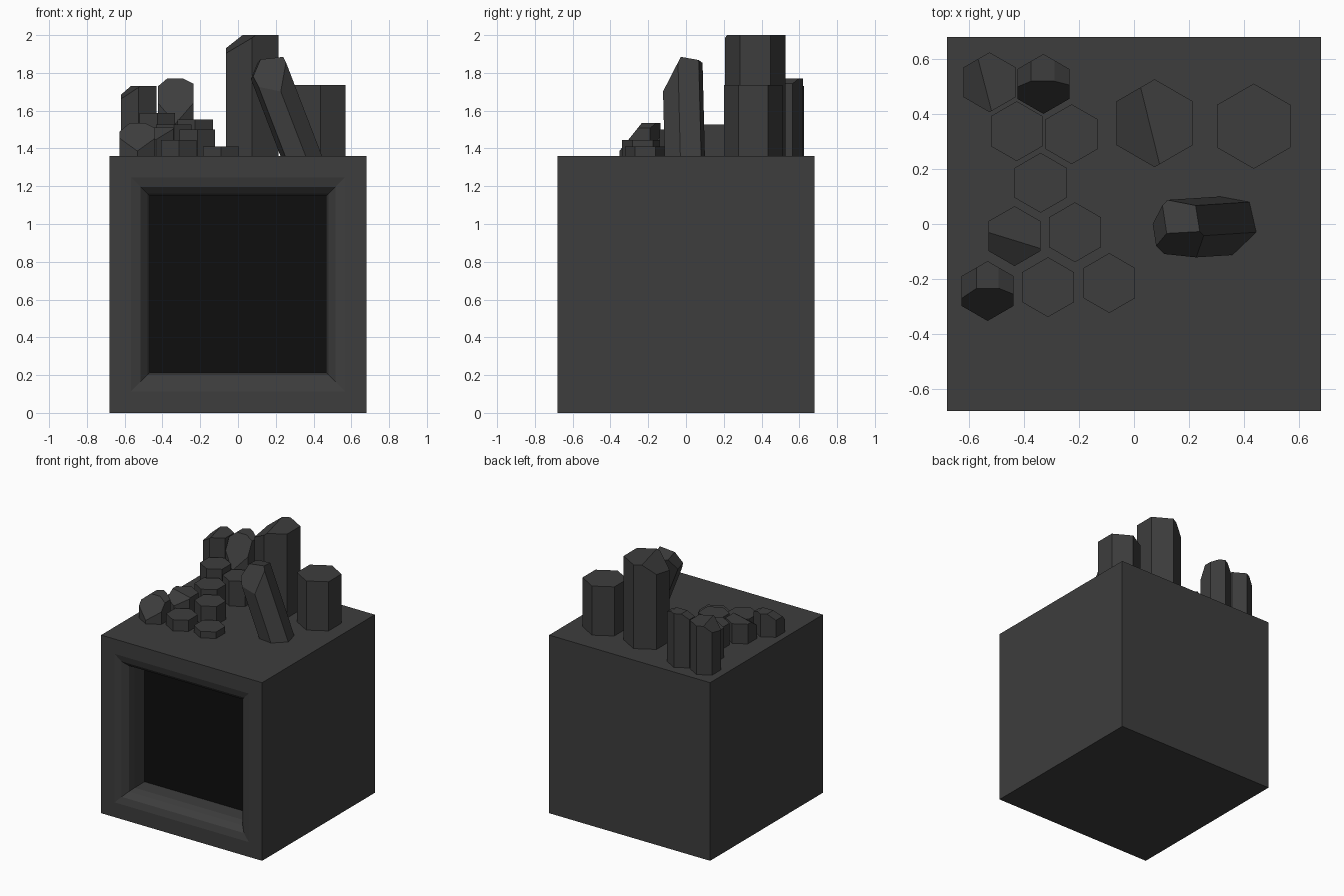
import bpy, bmesh, math
from mathutils import Vector

if "Cube" in bpy.data.objects:
    bpy.data.objects.remove(bpy.data.objects["Cube"])


def material(name, v):
    m = bpy.data.materials.new(name)
    m.diffuse_color = (v, v, v, 1)
    m.use_nodes = True
    m.node_tree.nodes["Principled BSDF"].inputs["Base Color"].default_value = m.diffuse_color
    return m


STONE = material("dark grey stone", 0.047)
BLACK = material("near black panel", 0.0045)
TOP = 1.36      # top of the block
SINK = 0.01     # crystals sit slightly inside the block


def finish(bm, name, mats):
    bmesh.ops.recalc_face_normals(bm, faces=bm.faces)
    me = bpy.data.meshes.new(name)
    bm.to_mesh(me)
    bm.free()
    for m in mats:
        me.materials.append(m)
    ob = bpy.data.objects.new(name, me)
    bpy.context.collection.objects.link(ob)
    return ob


# Block: square rings lofted from the back to the front, then into the recess
def block():
    rings = [(0.68, 1.36), (0.68, 0)]
    r, inner = 0.1, 0.467
    for i in range(4):      # rounded lip of the opening
        a = math.radians(30 * i)
        rings.append((inner + r * (1 - math.sin(a)), r * (1 - math.cos(a))))
    rings.append((inner, 0.22))
    bm = bmesh.new()
    loops = [[bm.verts.new((sx * h, -0.68 + d, 0.68 + sz * h))
              for sx, sz in ((-1, -1), (1, -1), (1, 1), (-1, 1))] for h, d in rings]
    for a, b in zip(loops, loops[1:]):
        for i in range(4):
            j = (i + 1) % 4
            bm.faces.new((a[i], a[j], b[j], b[i]))
    bm.faces.new(loops[0])
    bm.faces.new(loops[-1]).material_index = 1      # dark back panel
    finish(bm, "block", [STONE, BLACK])


# Crystal: prism swept along an axis, tip trimmed by (point, normal) planes
def crystal(name, base, height, cuts=(), lean=(0, 0)):
    bm = bmesh.new()
    low, high = [], []
    for x, y in base:
        low.append(bm.verts.new((x - lean[0] * SINK, y - lean[1] * SINK, TOP - SINK)))
        high.append(bm.verts.new((x + lean[0] * height, y + lean[1] * height, TOP + height)))
    n = len(base)
    bm.faces.new(low)
    bm.faces.new(high)
    for i in range(n):
        j = (i + 1) % n
        bm.faces.new((low[i], low[j], high[j], high[i]))
    for co, no in cuts:
        bmesh.ops.bisect_plane(bm, geom=bm.verts[:] + bm.edges[:] + bm.faces[:],
                               plane_co=Vector(co), plane_no=Vector(no), clear_outer=True)
        bmesh.ops.holes_fill(bm, edges=[e for e in bm.edges if e.is_boundary], sides=0)
    finish(bm, name, [STONE])


def hexagon(x, y, r):
    return [(x + r * math.sin(math.pi * i / 3), y + r * math.cos(math.pi * i / 3))
            for i in range(6)]


def upright(name, x, y, r, z, cuts=()):
    # cuts: (dx, dy, slope x, slope y) where the plane meets the flat top
    crystal(name, hexagon(x, y, r), z - TOP,
            [((x + dx, y + dy, z), (-sx, -sy, 1)) for dx, dy, sx, sy in cuts])


block()

# Large crystals
upright("tall_crystal", 0.075, 0.367, 0.16, 2.0, [(-0.0165, -0.009, 0.69, 0.17)])
upright("right_crystal", 0.436, 0.356, 0.155, 1.735)

# Leaning crystal with a three-facet tip
crystal("leaning_crystal",
        [(0.445, -0.03), (0.42, 0.08), (0.312, 0.1),
         (0.225, 0.01), (0.25, -0.10), (0.358, -0.113)], 0.75,
        [((0.1, 0.09, 1.85), (-0.117, 0.157, 1)),
         ((0.25, -0.03, 1.88), (0, -1.95, 1)),
         ((0.064, 0.01, 1.76), (-2.15, -0.15, 1))], lean=(-0.385, -0.025))

# Small crystals
R = 0.109
slanted = [(-0.018, -0.007, 0.77, 0.2)]
upright("back_left_crystal", -0.526, 0.516, R, 1.73, slanted)
upright("back_pointed_crystal", -0.33, 0.51, R, 1.77,
        [(0, 0.01, 0, 2.0), (-0.045, 0, 0.84, 0), (0.04, 0, -0.5, 0)])
upright("front_pointed_crystal", -0.533, -0.244, R, 1.535,
        [(0, 0.01, 0, 1.25), (-0.04, 0, 0.84, 0), (0.04, 0, -0.5, 0)])
upright("middle_slanted_crystal", -0.435, -0.044, R, 1.51, [(0, -0.016, 0.21, 0.68)])
flat = [(-0.427, 0.338, 1.587), (-0.227, 0.327, 1.552), (-0.34, 0.15, 1.526),
        (-0.215, -0.03, 1.5), (-0.313, -0.23, 1.445), (-0.09, -0.215, 1.41)]
for i, (x, y, z) in enumerate(flat):
    upright(f"flat_crystal_{i + 1}", x, y, R, z)
